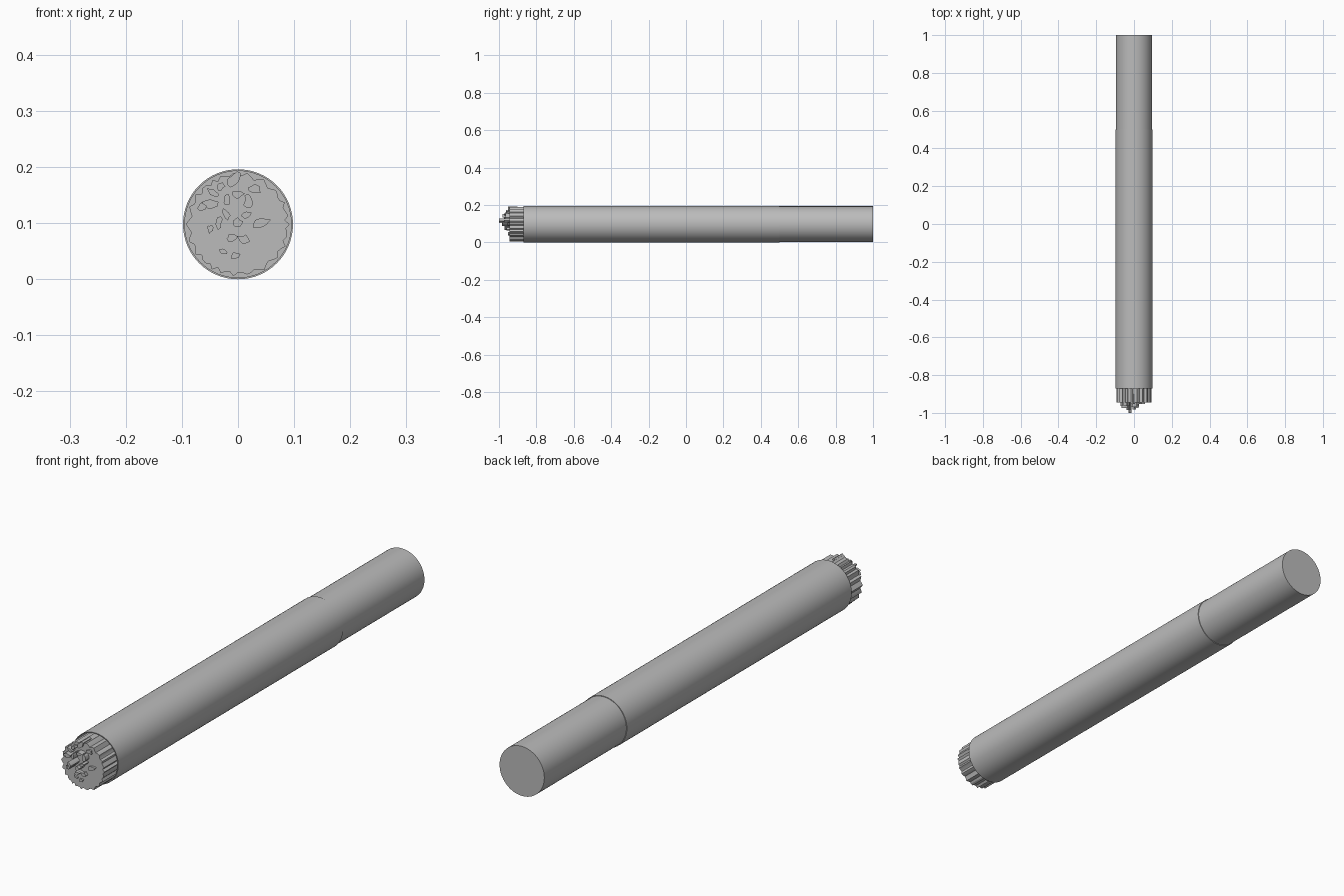
import bpy, bmesh, math, random
from math import cos, sin, pi

cube = bpy.data.objects.get("Cube")
if cube:
    bpy.data.objects.remove(cube)

random.seed(7)
RADIUS = 0.098
SIDES = 64
GREY = (0.5, 0.5, 0.5, 1.0)

mat = bpy.data.materials.new("plain_grey")
mat.use_nodes = True
mat.diffuse_color = GREY
for node in mat.node_tree.nodes:
    if node.type == "BSDF_PRINCIPLED":
        node.inputs["Base Color"].default_value = GREY
        node.inputs["Roughness"].default_value = 0.8


def finish(bm, name, angle):
    """Turn a bmesh into a shaded object."""
    bmesh.ops.recalc_face_normals(bm, faces=bm.faces)
    mesh = bpy.data.meshes.new(name)
    bm.to_mesh(mesh)
    bm.free()
    mesh.materials.append(mat)
    obj = bpy.data.objects.new(name, mesh)
    bpy.context.collection.objects.link(obj)
    bpy.ops.object.select_all(action="DESELECT")
    obj.select_set(True)
    bpy.context.view_layer.objects.active = obj
    bpy.ops.object.shade_smooth_by_angle(angle=math.radians(angle))
    return obj


def prism(bm, outline, back, front):
    """Extrude an (x, z) outline along y, closed at both ends."""
    a = [bm.verts.new((x, back, z)) for x, z in outline]
    b = [bm.verts.new((x, front, z)) for x, z in outline]
    bm.faces.new(a)
    bm.faces.new(b[::-1])
    for i in range(len(a)):
        j = (i + 1) % len(a)
        bm.faces.new((a[i], a[j], b[j], b[i]))


def circle(r):
    return [(r * cos(2 * pi * i / SIDES), RADIUS + r * sin(2 * pi * i / SIDES))
            for i in range(SIDES)]


# Paper wrapper: an open tube with a thin wall
bm = bmesh.new()
loops = []
for r, y in ((RADIUS, 0.5), (RADIUS, -0.87), (0.095, -0.87), (0.095, 0.5)):
    loops.append([bm.verts.new((x, y, z)) for x, z in circle(r)])
for k in range(4):
    a, b = loops[k], loops[(k + 1) % 4]
    for i in range(SIDES):
        j = (i + 1) % SIDES
        bm.faces.new((a[i], a[j], b[j], b[i]))
finish(bm, "paper_wrapper", 40)

# Filter: a slightly slimmer solid rod
bm = bmesh.new()
prism(bm, circle(0.0955), 1.0, 0.4)
finish(bm, "filter", 40)

# Packed filling: a ragged, scalloped plug
bm = bmesh.new()
outline = []
count = 72
for i in range(count):
    t = 2 * pi * i / count
    r = 0.089 + 0.004 * cos(24 * t + 2 * sin(3 * t)) + random.uniform(-0.002, 0.001)
    outline.append((r * cos(t), RADIUS + r * sin(t)))
prism(bm, outline, -0.8, -0.945)
finish(bm, "packed_filling", 25)

# Loose shreds: irregular strands, longest near the middle
shreds = [(-0.02, 0.115, 0.012), (-0.05, 0.135, 0.016), (-0.045, 0.155, 0.012),
          (-0.065, 0.13, 0.012), (0.018, 0.14, 0.014), (0.04, 0.1, 0.022),
          (0.0, 0.1, 0.014), (0.012, 0.07, 0.014), (-0.012, 0.075, 0.011),
          (-0.005, 0.042, 0.01), (-0.025, 0.05, 0.009), (-0.005, 0.178, 0.016),
          (-0.03, 0.165, 0.01), (0.03, 0.16, 0.013), (-0.035, 0.1, 0.012),
          (0.0, 0.15, 0.012), (-0.02, 0.14, 0.012), (0.015, 0.115, 0.01),
          (-0.05, 0.09, 0.01)]
bm = bmesh.new()
for x, z, size in shreds:
    reach = math.hypot(x + 0.02, z - 0.115)
    tip = -1.0 + min(0.75 * reach, 0.048)
    turn = random.uniform(0, pi)
    outline = []
    for i in range(9):
        t = 2 * pi * i / 9
        r = size * random.uniform(0.5, 1.1)
        u, v = r * cos(t), 0.7 * r * sin(t)
        outline.append((x + u * cos(turn) - v * sin(turn),
                        z + u * sin(turn) + v * cos(turn)))
    prism(bm, outline, -0.9, tip)
finish(bm, "loose_shreds", 25)
